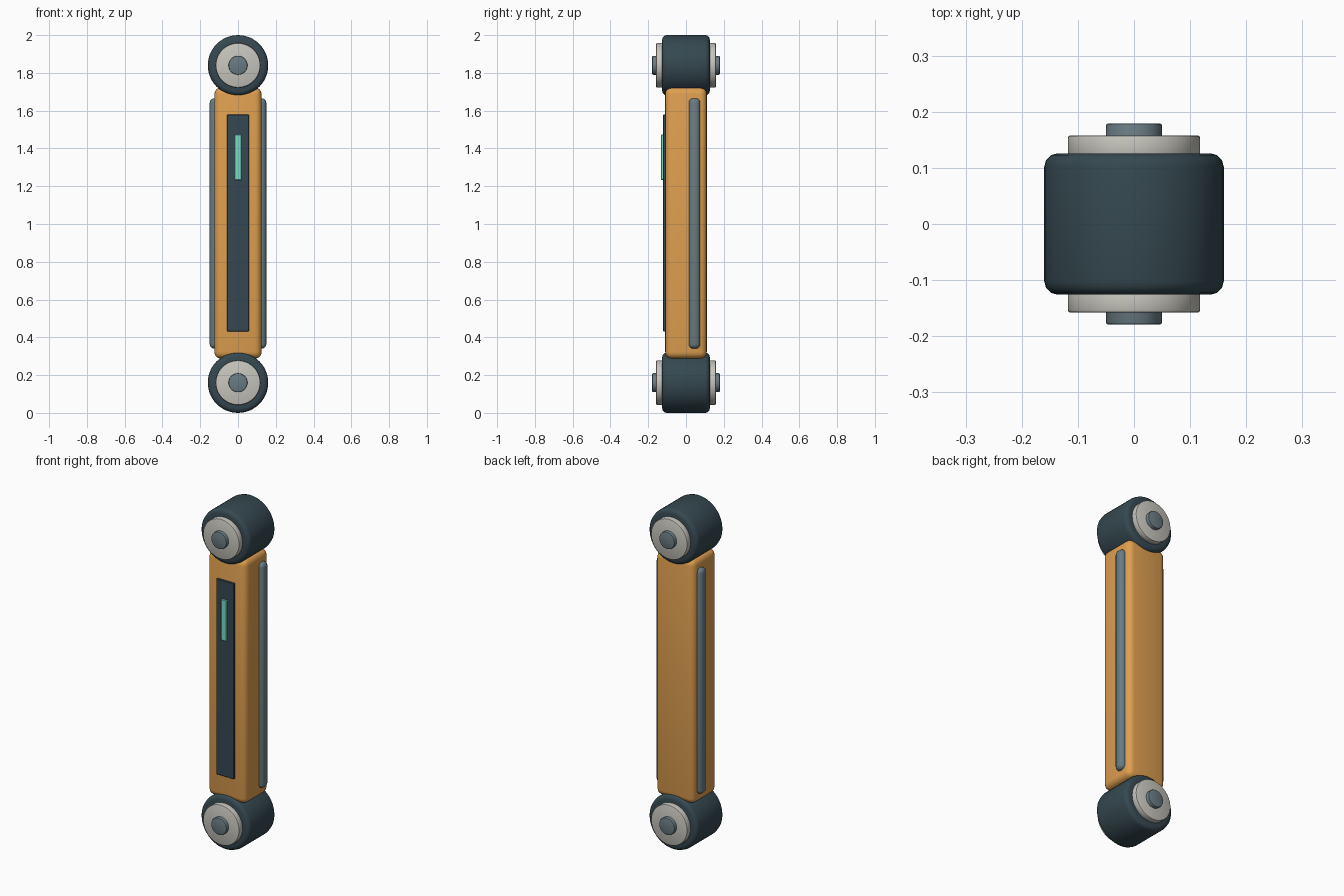
import bpy
import math

if "Cube" in bpy.data.objects:
    bpy.data.objects.remove(bpy.data.objects["Cube"])


def material(name, rgb):
    m = bpy.data.materials.new(name)
    m.diffuse_color = (*rgb, 1)
    m.use_nodes = True
    m.node_tree.nodes["Principled BSDF"].inputs["Base Color"].default_value = m.diffuse_color
    return m


DARK = material("dark_slate", (0.035, 0.065, 0.08))
ORANGE = material("orange_paint", (0.74, 0.35, 0.08))
STEEL = material("blue_steel", (0.14, 0.20, 0.225))
PALE = material("pale_metal", (0.57, 0.56, 0.51))
GLOW = material("mint_light", (0.19, 0.72, 0.54))


def finish(name, mat, bevel, segments):
    ob = bpy.context.object
    ob.name = name
    ob.data.materials.append(mat)
    if bevel:
        mod = ob.modifiers.new("bevel", 'BEVEL')
        mod.width = bevel
        mod.segments = segments
        mod.limit_method = 'ANGLE'
        mod.angle_limit = math.radians(40)
        bpy.ops.object.modifier_apply(modifier=mod.name)
    bpy.ops.object.shade_smooth_by_angle(angle=math.radians(35))
    return ob


def box(name, loc, size, mat, bevel=0, segments=3):
    bpy.ops.mesh.primitive_cube_add(size=1, location=loc)
    bpy.context.object.scale = size
    bpy.ops.object.transform_apply(location=False, rotation=False, scale=True)
    return finish(name, mat, bevel, segments)


def drum(name, loc, radius, depth, mat, bevel, segments=2):
    # cylinder lying along y
    bpy.ops.mesh.primitive_cylinder_add(vertices=48, radius=radius, depth=depth,
                                        location=loc, rotation=(math.pi / 2, 0, 0))
    return finish(name, mat, bevel, segments)


# main arm beam
box("arm_beam", (0, 0, 1.005), (0.25, 0.22, 1.435), ORANGE, 0.035, 4)

# front inset panel and status light
box("front_panel", (0, -0.108, 1.005), (0.115, 0.026, 1.15), DARK, 0.003, 1)
box("status_light", (0, -0.122, 1.353), (0.036, 0.02, 0.24), GLOW, 0.002, 1)

# side rails
for side, sx in (("left", -1), ("right", 1)):
    box(side + "_rail", (sx * 0.12, 0.045, 1.003), (0.06, 0.06, 1.325), STEEL, 0.024, 4)

# pivot joints at both ends
for end, z in (("lower", 0.16), ("upper", 1.84)):
    drum(end + "_joint_drum", (0, 0, z), 0.16, 0.252, DARK, 0.024, 3)
    for face, sy in (("front", -1), ("back", 1)):
        drum(f"{end}_{face}_cap", (0, sy * 0.138, z), 0.118, 0.04, PALE, 0.005)
    drum(end + "_pivot_pin", (0, 0, z), 0.05, 0.358, STEEL, 0.004)
